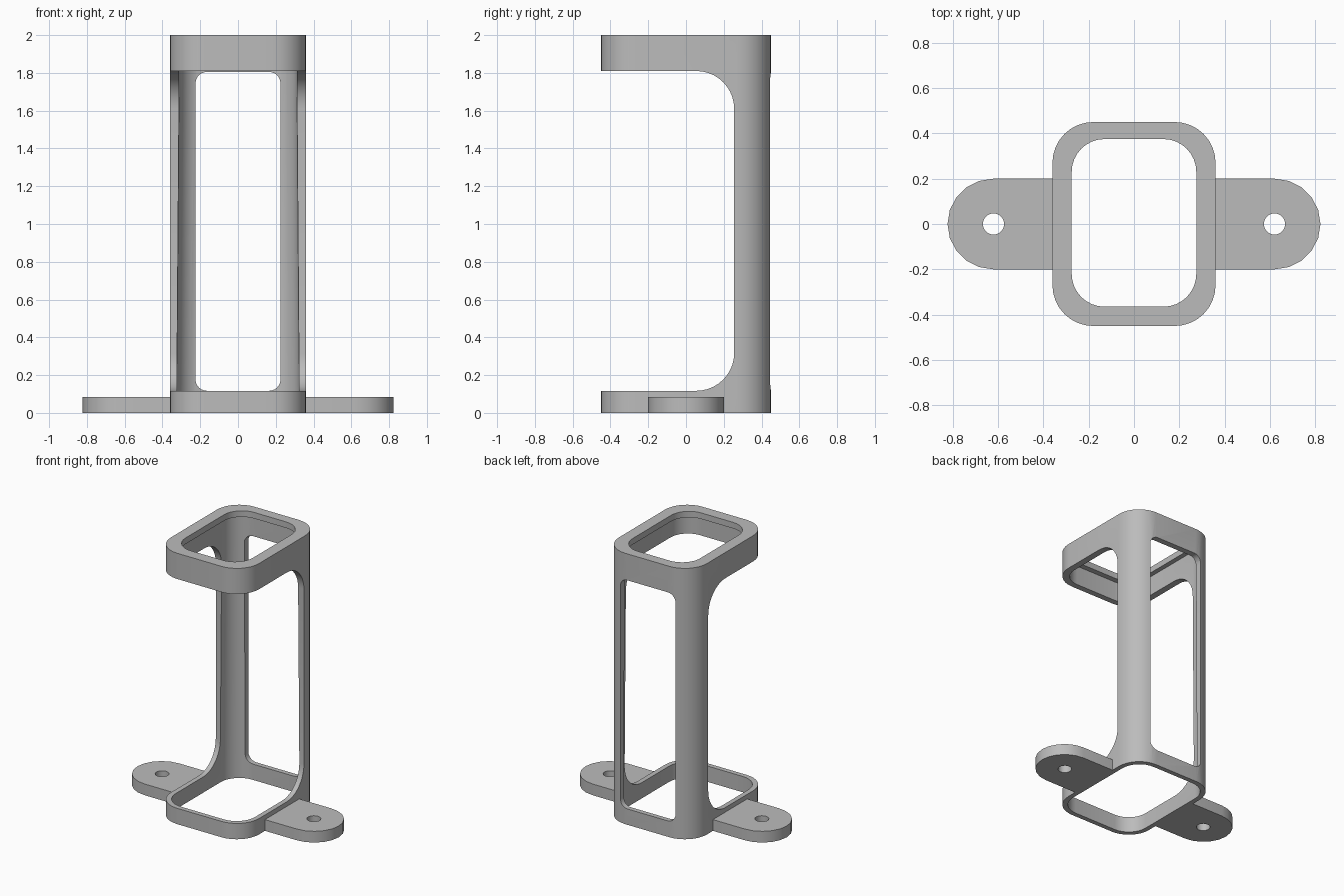
import bpy
import bmesh
from math import cos, sin, pi, radians
from mathutils import Vector

if "Cube" in bpy.data.objects:
    bpy.data.objects.remove(bpy.data.objects["Cube"], do_unlink=True)

GREY = (0.5, 0.5, 0.5, 1.0)
grey = bpy.data.materials.new("satin grey")
grey.use_nodes = True
grey.diffuse_color = GREY
grey.node_tree.nodes["Principled BSDF"].inputs["Base Color"].default_value = GREY


def rounded_rect(u0, u1, v0, v1, r, steps=8):
    """Outline of a rectangle with rounded corners, counter-clockwise."""
    corners = [(u1 - r, v1 - r), (u0 + r, v1 - r), (u0 + r, v0 + r), (u1 - r, v0 + r)]
    points = []
    for quarter, (u, v) in enumerate(corners):
        for i in range(steps + 1):
            a = (quarter + i / steps) * pi / 2
            points.append((u + r * cos(a), v + r * sin(a)))
    return points


def loft(name, low, high, start, end, axis="z"):
    """Solid between two matching outlines placed along an axis."""
    place = {"x": lambda u, v, w: Vector((w, u, v)),
             "y": lambda u, v, w: Vector((u, w, v)),
             "z": lambda u, v, w: Vector((u, v, w))}[axis]
    bm = bmesh.new()
    a = [bm.verts.new(place(u, v, start)) for u, v in low]
    b = [bm.verts.new(place(u, v, end)) for u, v in high]
    bm.faces.new(a)
    bm.faces.new(b)
    for i in range(len(a)):
        j = (i + 1) % len(a)
        bm.faces.new((a[i], a[j], b[j], b[i]))
    bmesh.ops.recalc_face_normals(bm, faces=bm.faces)
    mesh = bpy.data.meshes.new(name)
    bm.to_mesh(mesh)
    bm.free()
    mesh.materials.append(grey)
    obj = bpy.data.objects.new(name, mesh)
    bpy.context.collection.objects.link(obj)
    return obj


def combine(obj, tools, operation):
    """Apply booleans to obj, then discard the tools."""
    for tool in tools:
        mod = obj.modifiers.new(tool.name, "BOOLEAN")
        mod.operation = operation
        mod.solver = "EXACT"
        mod.object = tool
    bpy.context.view_layer.update()
    graph = bpy.context.evaluated_depsgraph_get()
    mesh = bpy.data.meshes.new_from_object(obj.evaluated_get(graph))
    obj.modifiers.clear()
    obj.data = mesh
    for tool in tools:
        bpy.data.objects.remove(tool, do_unlink=True)


# Upright sleeve with rounded corners
outer = rounded_rect(-0.36, 0.36, -0.45, 0.45, 0.18)
frame = loft("bracket_frame", outer, outer, 0, 2)

# Slightly tapered cavity, stopping below the top lip
cavity = loft("cavity",
              rounded_rect(-0.325, 0.325, -0.415, 0.415, 0.15),
              rounded_rect(-0.31, 0.31, -0.405, 0.405, 0.14), -0.02, 1.955)

# Narrower opening through the lip
lip = rounded_rect(-0.275, 0.275, -0.365, 0.375, 0.145)
lip_opening = loft("lip_opening", lip, lip, 1.9, 2.1)

# Open front and sides, with large fillets towards the back pillars
side = rounded_rect(-0.9, 0.255, 0.117, 1.81, 0.2, 10)
front_cut = loft("front_cut", side, side, -0.6, 0.6, "x")

# Window in the back wall
window = rounded_rect(-0.225, 0.225, 0.117, 1.805, 0.06, 6)
back_cut = loft("back_cut", window, window, 0.2, 0.6, "y")

combine(frame, [cavity, lip_opening, front_cut, back_cut], "DIFFERENCE")

# Mounting tabs with a screw hole each
tabs = []
for name, s in (("left_tab", 1), ("right_tab", -1)):
    outline = [(s * 0.34, -0.2)]
    outline += [(s * (0.62 + 0.203 * cos(a)), 0.2 * sin(a))
                for a in (-pi / 2 + pi * i / 10 for i in range(11))]
    outline += [(s * 0.34, 0.2)]
    tab = loft(name, outline, outline, 0, 0.083)
    ring = [(s * 0.62 + 0.047 * cos(i * pi / 10), 0.047 * sin(i * pi / 10)) for i in range(20)]
    combine(tab, [loft("screw_hole", ring, ring, -0.1, 0.2)], "DIFFERENCE")
    tabs.append(tab)
combine(frame, tabs, "UNION")

# Smooth the rounded corners and keep the edges crisp
bpy.ops.object.select_all(action="DESELECT")
frame.select_set(True)
bpy.context.view_layer.objects.active = frame
bpy.ops.object.shade_smooth_by_angle(angle=radians(30))
